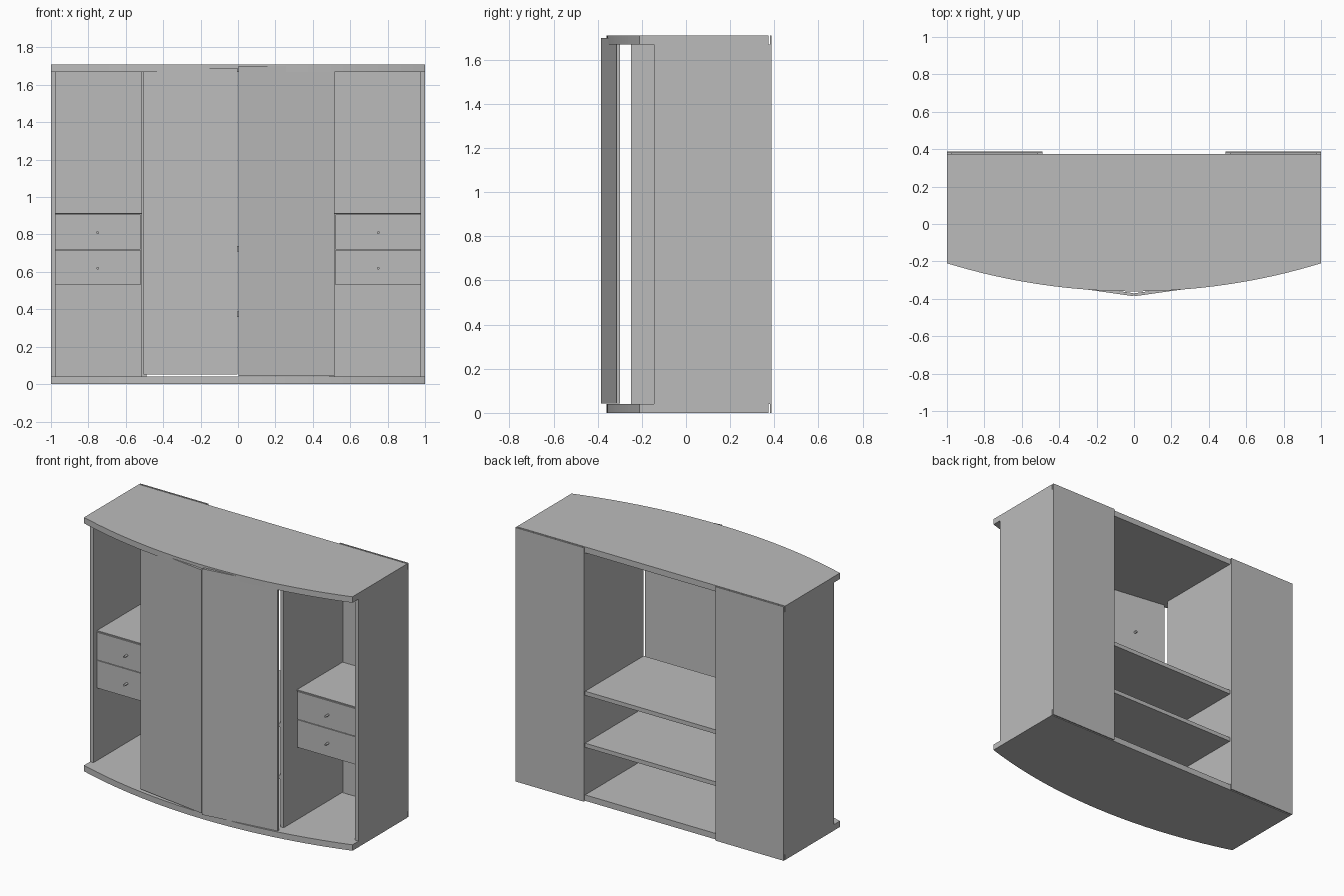
import bpy, bmesh, math
from mathutils import Vector

default = bpy.data.objects.get("Cube")
if default:
    bpy.data.objects.remove(default, do_unlink=True)

grey = bpy.data.materials.new("plain grey")
grey.use_nodes = True
grey.diffuse_color = (0.5, 0.5, 0.5, 1)
grey.node_tree.nodes["Principled BSDF"].inputs["Base Color"].default_value = (0.5, 0.5, 0.5, 1)


def finish(name, bm):
    bmesh.ops.recalc_face_normals(bm, faces=bm.faces)
    mesh = bpy.data.meshes.new(name)
    bm.to_mesh(mesh)
    bm.free()
    mesh.materials.append(grey)
    obj = bpy.data.objects.new(name, mesh)
    bpy.context.collection.objects.link(obj)
    return obj


def slab(name, outline, z0, z1):
    """Extrude a plan outline from z0 up to z1."""
    bm = bmesh.new()
    face = bm.faces.new([bm.verts.new((x, y, z0)) for x, y in outline])
    top = bmesh.ops.extrude_face_region(bm, geom=[face])["geom"]
    verts = [v for v in top if isinstance(v, bmesh.types.BMVert)]
    bmesh.ops.translate(bm, verts=verts, vec=(0, 0, z1 - z0))
    return finish(name, bm)


def box(name, x, y, z):
    return slab(name, [(x[0], y[0]), (x[1], y[0]), (x[1], y[1]), (x[0], y[1])], *z)


def knob(name, x, y, z, radius, length):
    """Small round pull whose axis runs front to back."""
    bpy.ops.mesh.primitive_cylinder_add(vertices=16, radius=radius, depth=length,
                                        location=(x, y, z), rotation=(math.pi / 2, 0, 0))
    obj = bpy.context.object
    obj.name = name
    obj.data.materials.append(grey)
    bpy.ops.object.shade_smooth_by_angle()


# Bow-fronted top and base
RADIUS, BOARD, HEIGHT, BACK = 3.41, 0.04, 1.71, 0.373
SEGMENTS = 32
bow = []
for i in range(SEGMENTS + 1):
    x = -1 + 2 * i / SEGMENTS
    bow.append((x, RADIUS - 0.36 - math.sqrt(RADIUS ** 2 - x ** 2)))
bow += [(1, BACK), (-1, BACK)]
inner = (BOARD, HEIGHT - BOARD)
slab("base_board", bow, 0, BOARD)
slab("top_board", bow, HEIGHT - BOARD, HEIGHT)

# Open shelves of the middle bay
for name, z in (("lower_shelf", 0.36), ("upper_shelf", 0.71)):
    box(name, (-0.49, 0.49), (-0.25, BACK), (z, z + 0.028))

for side, s in (("left", 1), ("right", -1)):
    def span(a, b):
        return tuple(sorted((s * a, s * b)))

    # Carcass uprights and back
    box(side + "_side_panel", span(0.975, 1), (-0.145, 0.38), inner)
    box(side + "_divider", span(0.49, 0.515), (-0.25, 0.38), inner)
    box(side + "_back_panel", span(0.49, 1), (0.38, 0.388), (0, HEIGHT))

    # Drawer stack with its cover
    for level, z in (("lower", 0.53), ("upper", 0.72)):
        box(f"{side}_{level}_drawer", span(0.522, 0.975), (-0.11, 0.37), (z, z + 0.186))
        knob(f"{side}_{level}_drawer_knob", s * 0.75, -0.125, z + 0.09, 0.007, 0.035)
    box(side + "_drawer_cover", span(0.515, 0.975), (-0.108, 0.378), (0.909, 0.916))

    # Slanted flat door meeting its twin at the centre
    outer = 0.515 if s > 0 else 0.505
    near, far = Vector((s * 0.003, -0.386)), Vector((s * outer, -0.314))
    depth = Vector((0, 0.016))
    heights = (0.043, 1.70) if s > 0 else (0.052, 1.69)
    slab(side + "_door", [near, far, far + depth, near + depth], *heights)
    knob(side + "_door_inner_knob", s * 0.285, -0.322, 1.4, 0.008, 0.02)
